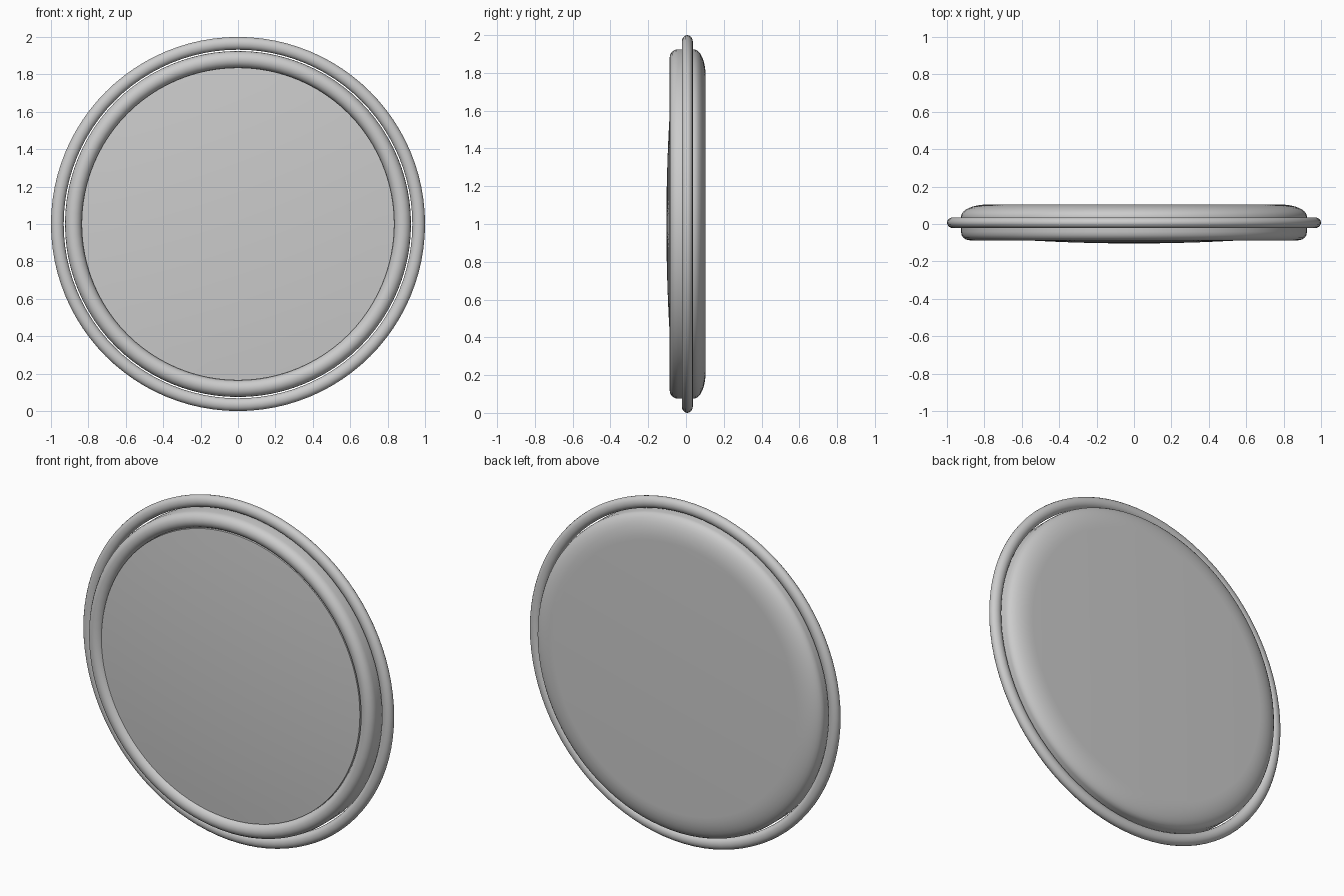
import bpy, bmesh, math
from mathutils import Matrix, Vector

cube = bpy.data.objects.get("Cube")
if cube:
    bpy.data.objects.remove(cube, do_unlink=True)

SEGMENTS = 96

grey = bpy.data.materials.new("light grey")
grey.use_nodes = True
colour = (0.6, 0.6, 0.6, 1)
grey.diffuse_color = colour
grey.node_tree.nodes["Principled BSDF"].inputs["Base Color"].default_value = colour


def lathe(name, profile, closed=False):
    """Turn (radius, depth) points around the front-to-back axis."""
    bm = bmesh.new()
    verts = [bm.verts.new((r, y, 0)) for r, y in profile]
    pairs = list(zip(verts, verts[1:]))
    if closed:
        pairs.append((verts[-1], verts[0]))
    edges = [bm.edges.new(p) for p in pairs]
    bmesh.ops.spin(bm, geom=verts + edges, cent=(0, 0, 0), axis=(0, 1, 0),
                   angle=math.tau, steps=SEGMENTS)
    bmesh.ops.remove_doubles(bm, verts=bm.verts, dist=0.0001)
    bmesh.ops.recalc_face_normals(bm, faces=bm.faces)
    bmesh.ops.translate(bm, verts=bm.verts, vec=(0, 0, 1))
    mesh = bpy.data.meshes.new(name)
    bm.to_mesh(mesh)
    bm.free()
    obj = bpy.data.objects.new(name, mesh)
    bpy.context.collection.objects.link(obj)
    mesh.materials.append(grey)
    bpy.ops.object.select_all(action='DESELECT')
    obj.select_set(True)
    bpy.context.view_layer.objects.active = obj
    bpy.ops.object.shade_smooth_by_angle(angle=math.radians(40))
    return obj


# Outer rim: a slightly flattened ring
rim = []
for i in range(16):
    a = math.tau * i / 16
    rim.append((0.966 + 0.034 * math.cos(a), 0.007 + 0.029 * math.sin(a)))
lathe("outer_rim", rim, closed=True)

# Body: rounded front bezel, side wall and softly rounded back
bezel = [(0.835, -0.05)]
for i in range(9):
    a = math.pi * i / 8
    bezel.append((0.88 - 0.045 * math.cos(a), -0.042 - 0.045 * math.sin(a)))
back = []
for i in range(9):
    a = math.pi / 2 * i / 8
    back.append((0.785 + 0.14 * math.cos(a), 0.04 + 0.064 * math.sin(a)))
lathe("body", bezel + back + [(0, 0.104)])

# Domed front face, set inside the bezel
dome = [(0.836 * i / 10, -0.104 + 0.036 * (i / 10) ** 2) for i in range(11)]
lathe("front_face", dome + [(0.836, -0.04)])
